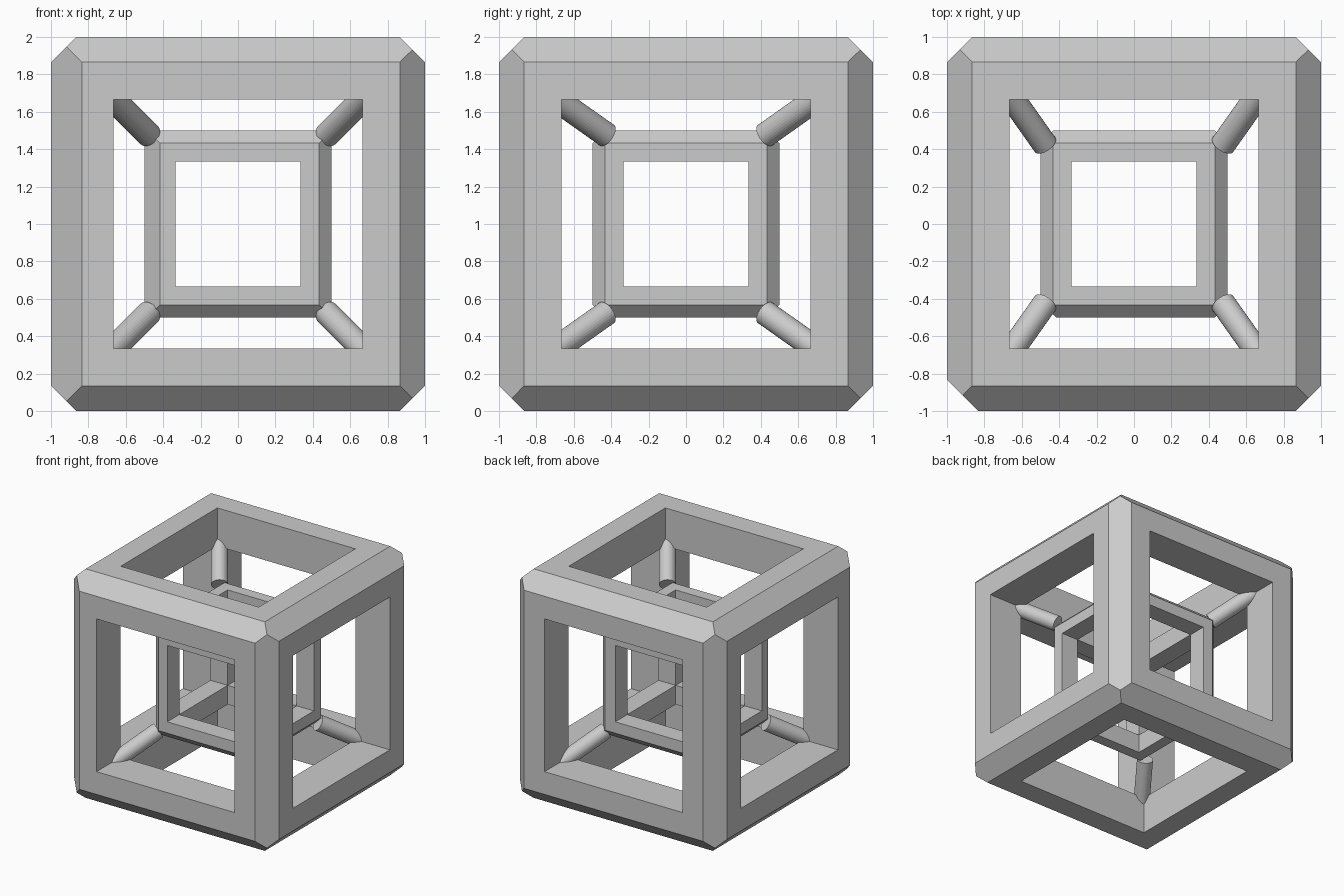
import bpy, bmesh
from math import pi
from itertools import product
from mathutils import Vector

if "Cube" in bpy.data.objects:
    bpy.data.objects.remove(bpy.data.objects["Cube"])

CENTRE = Vector((0, 0, 1))


def make_object(name, bm):
    mesh = bpy.data.meshes.new(name)
    bm.to_mesh(mesh)
    bm.free()
    ob = bpy.data.objects.new(name, mesh)
    ob.location = CENTRE
    bpy.context.collection.objects.link(ob)
    return ob


def box(bm, sx, sy, sz):
    verts = bmesh.ops.create_cube(bm, size=1)["verts"]
    bmesh.ops.scale(bm, vec=(sx, sy, sz), verts=verts)


def cube_frame(name, h):
    # solid cube with every edge planed off to a flat chamfer
    bm = bmesh.new()
    box(bm, 2 * h, 2 * h, 2 * h)
    for n in product((-1, 0, 1), repeat=3):
        if sum(map(abs, n)) != 2:
            continue
        cut = h / 6 if n == (-1, -1, 0) else h * 0.135
        normal = Vector(n).normalized()
        co = Vector(n) * (h - cut / 2)
        geom = bm.verts[:] + bm.edges[:] + bm.faces[:]
        res = bmesh.ops.bisect_plane(bm, geom=geom, plane_co=co, plane_no=normal,
                                     clear_outer=True, dist=1e-6)
        edges = [e for e in bm.edges if e.is_boundary]
        bmesh.ops.holes_fill(bm, edges=edges, sides=0)
    bmesh.ops.recalc_face_normals(bm, faces=bm.faces)
    frame = make_object(name, bm)
    # square windows cut straight through along each axis
    w = h * 4 / 3
    for axis in range(3):
        size = [w, w, w]
        size[axis] = 3 * h
        bm = bmesh.new()
        box(bm, *size)
        cutter = make_object(f"{name}_window_cutter_{axis}", bm)
        cutter.hide_render = True
        cutter.hide_set(True)
        mod = frame.modifiers.new("window", 'BOOLEAN')
        mod.operation, mod.solver, mod.object = 'DIFFERENCE', 'EXACT', cutter
    return frame


cube_frame("outer_frame", 1.0)
cube_frame("inner_frame", 0.5)

# round struts joining the inner corners to the outer corners
for i, s in enumerate(product((-1, 1), repeat=3)):
    direction = Vector((s[0] * 0.5, s[1] * 0.7071, s[2] * 0.5))
    bpy.ops.mesh.primitive_cylinder_add(vertices=32, radius=0.067, depth=0.5,
                                        location=CENTRE + Vector(s) * 0.6)
    strut = bpy.context.object
    strut.name = f"corner_strut_{i + 1}"
    strut.rotation_euler = direction.to_track_quat('Z', 'Y').to_euler()
